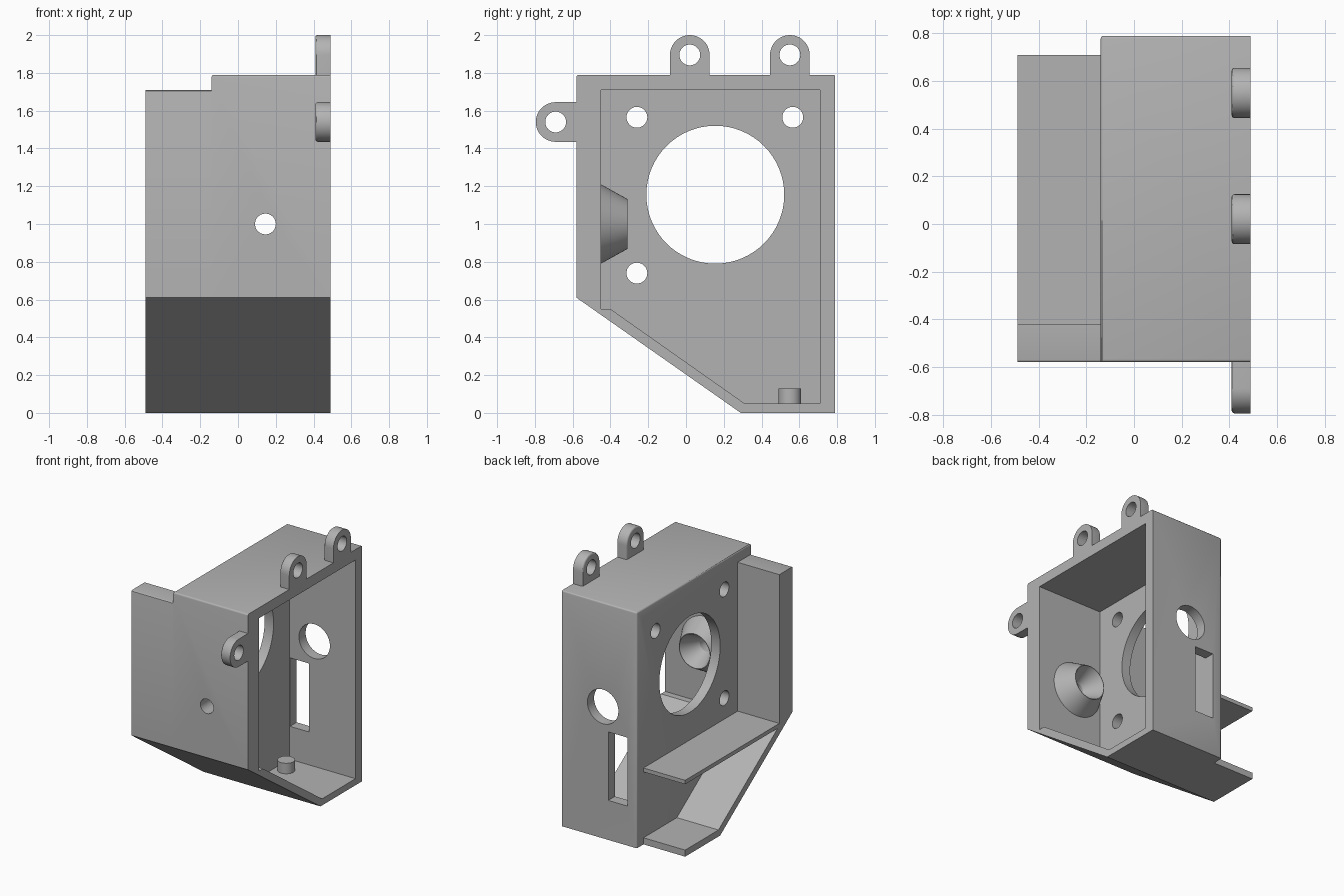
import bpy, bmesh, math
from mathutils import Matrix, Vector

old = bpy.data.objects.get("Cube")
if old:
    bpy.data.objects.remove(old, do_unlink=True)

grey = bpy.data.materials.new("mid grey")
grey.use_nodes = True
COLOUR = (0.45, 0.45, 0.45, 1)
grey.diffuse_color = COLOUR
grey.node_tree.nodes["Principled BSDF"].inputs["Base Color"].default_value = COLOUR

X_OPEN, X_PLATE, X_INNER, X_END = 0.49, -0.14, -0.065, -0.49


def finish(bm, name):
    bmesh.ops.recalc_face_normals(bm, faces=bm.faces)
    mesh = bpy.data.meshes.new(name)
    bm.to_mesh(mesh)
    bm.free()
    mesh.materials.append(grey)
    obj = bpy.data.objects.new(name, mesh)
    bpy.context.collection.objects.link(obj)
    return obj


def extrude_x(name, profile, x0, x1, round_edge=None, width=0.012):
    """Extrude a (y, z) profile along x; bevel the edges picked by round_edge."""
    bm = bmesh.new()
    face = bm.faces.new([bm.verts.new((x0, y, z)) for y, z in profile])
    out = bmesh.ops.extrude_face_region(bm, geom=[face])
    moved = [v for v in out["geom"] if isinstance(v, bmesh.types.BMVert)]
    bmesh.ops.translate(bm, verts=moved, vec=(x1 - x0, 0, 0))
    bmesh.ops.recalc_face_normals(bm, faces=bm.faces)
    if round_edge:
        edges = [e for e in bm.edges if round_edge(e.verts[0].co, e.verts[1].co)]
        bmesh.ops.bevel(bm, geom=edges, offset=width, segments=3, profile=0.5, affect='EDGES')
    return finish(bm, name)


def cylinder(name, centre, radius, depth, axis, sides=64):
    bm = bmesh.new()
    turn = Vector((0, 0, 1)).rotation_difference(Vector(axis)).to_matrix().to_4x4()
    bmesh.ops.create_cone(bm, cap_ends=True, segments=sides, radius1=radius, radius2=radius,
                          depth=depth, matrix=Matrix.Translation(centre) @ turn)
    return finish(bm, name)


def cut(target, cutter):
    mod = target.modifiers.new("cut", 'BOOLEAN')
    mod.operation = 'DIFFERENCE'
    mod.solver = 'EXACT'
    mod.object = cutter
    cutter.hide_render = True
    cutter.hide_viewport = True
    cutter.display_type = 'WIRE'
    used.append((target, cutter))


def smooth(obj):
    bpy.ops.object.select_all(action='DESELECT')
    obj.select_set(True)
    bpy.context.view_layer.objects.active = obj
    bpy.ops.object.shade_smooth_by_angle(angle=math.radians(30))


used = []
parts = []

# Main housing: box with a sloped lower front, open towards +x
outer = [(-0.58, 1.79), (-0.58, 0.61), (0.29, 0), (0.79, 0), (0.79, 1.79)]


def housing_edge(a, b):
    along_x = abs(a.x - b.x) > 0.1 and a.z > 1.7
    plate_rim = max(a.x, b.x) < -0.1 and (min(a.z, b.z) > 1.7 or min(a.y, b.y) > 0.75)
    return along_x or plate_rim


housing = extrude_x("housing", outer, X_PLATE, X_OPEN, housing_edge)
parts.append(housing)

cavity = [(-0.45, 1.71), (-0.45, 0.55), (-0.40, 0.55), (0.31, 0.05), (0.71, 0.05), (0.71, 1.71)]
cut(housing, extrude_x("cavity_cutter", cavity, X_INNER, X_OPEN + 0.2))

# Large opening and three screw holes in the side plate
for y, z, r in [(0.155, 1.155, 0.365), (-0.26, 1.565, 0.055),
                (0.565, 1.565, 0.055), (-0.26, 0.74, 0.055)]:
    cut(housing, cylinder("plate_hole_cutter", (-0.1, y, z), r, 0.3, (1, 0, 0)))

# Front hole, back hole and back slot
HX, HZ = 0.145, 1.0
cut(housing, cylinder("front_hole_cutter", (HX, -0.52, HZ), 0.055, 0.3, (0, 1, 0)))
cut(housing, cylinder("back_hole_cutter", (HX, 0.75, HZ), 0.13, 0.3, (0, 1, 0)))
slot = [(0.65, 0.30), (0.85, 0.30), (0.85, 0.82), (0.65, 0.82)]
cut(housing, extrude_x("slot_cutter", slot, -0.06, 0.10))

# Side bracket: front wing, sloped floor and thin shelf in one profile
bracket = [(-0.58, 1.71), (-0.58, 0.61), (0.29, 0), (0.71, 0), (0.71, 0.05), (0.31, 0.05),
           (-0.40, 0.55), (0.71, 0.55), (0.71, 0.58), (-0.42, 0.58), (-0.42, 1.71)]
parts.append(extrude_x("side_bracket", bracket, X_END, X_PLATE,
                       lambda a, b: a.z > 1.7 and b.z > 1.7 and a.y < -0.5 and b.y < -0.5, 0.01))


# Mounting lugs along the open rim
def lug(name, y, z, reach, turn):
    R = 0.105
    arc = [(R * math.cos(math.pi * i / 24), R * math.sin(math.pi * i / 24)) for i in range(25)]
    shape = arc + [(-R, -reach), (R, -reach)]
    c, s = math.cos(turn), math.sin(turn)
    shape = [(y + c * u - s * v, z + s * u + c * v) for u, v in shape]
    base = y + s * reach, z - c * reach

    def rim(a, b):
        on_base = all(abs((p.y - base[0]) * -s + (p.z - base[1]) * c) < 0.001 for p in (a, b))
        return a.x < 0.42 and b.x < 0.42 and not on_base

    obj = extrude_x(name, shape, 0.41, X_OPEN, rim)
    cut(obj, cylinder(name + "_cutter", (0.45, y, z), 0.055, 0.3, (1, 0, 0), 48))
    parts.append(obj)


lug("top_lug_front", 0.02, 1.895, 0.105, 0)
lug("top_lug_back", 0.55, 1.895, 0.105, 0)
lug("front_lug", -0.69, 1.54, 0.11, math.pi / 2)

# Funnel around the front hole, turned about the y axis
bm = bmesh.new()
rings = []
for r, y in [(0.21, -0.45), (0.132, -0.31), (0.128, -0.31), (0.055, -0.45)]:
    rings.append([bm.verts.new((HX + r * math.cos(t), y, HZ + r * math.sin(t)))
                  for t in (math.tau * i / 64 for i in range(64))])
for a, b in zip(rings, rings[1:] + rings[:1]):
    for i in range(64):
        j = (i + 1) % 64
        bm.faces.new((a[i], a[j], b[j], b[i]))
parts.append(finish(bm, "funnel"))

# Locating peg on the floor
parts.append(cylinder("floor_peg", (0.02, 0.55, 0.09), 0.06, 0.08, (0, 0, 1), 48))

# Bake the cuts and drop the cutters
bpy.context.view_layer.update()
graph = bpy.context.evaluated_depsgraph_get()
for obj in {t for t, _ in used}:
    mesh = bpy.data.meshes.new_from_object(obj.evaluated_get(graph))
    obj.modifiers.clear()
    obj.data = mesh
for _, cutter in used:
    bpy.data.objects.remove(cutter, do_unlink=True)

for obj in parts:
    smooth(obj)
